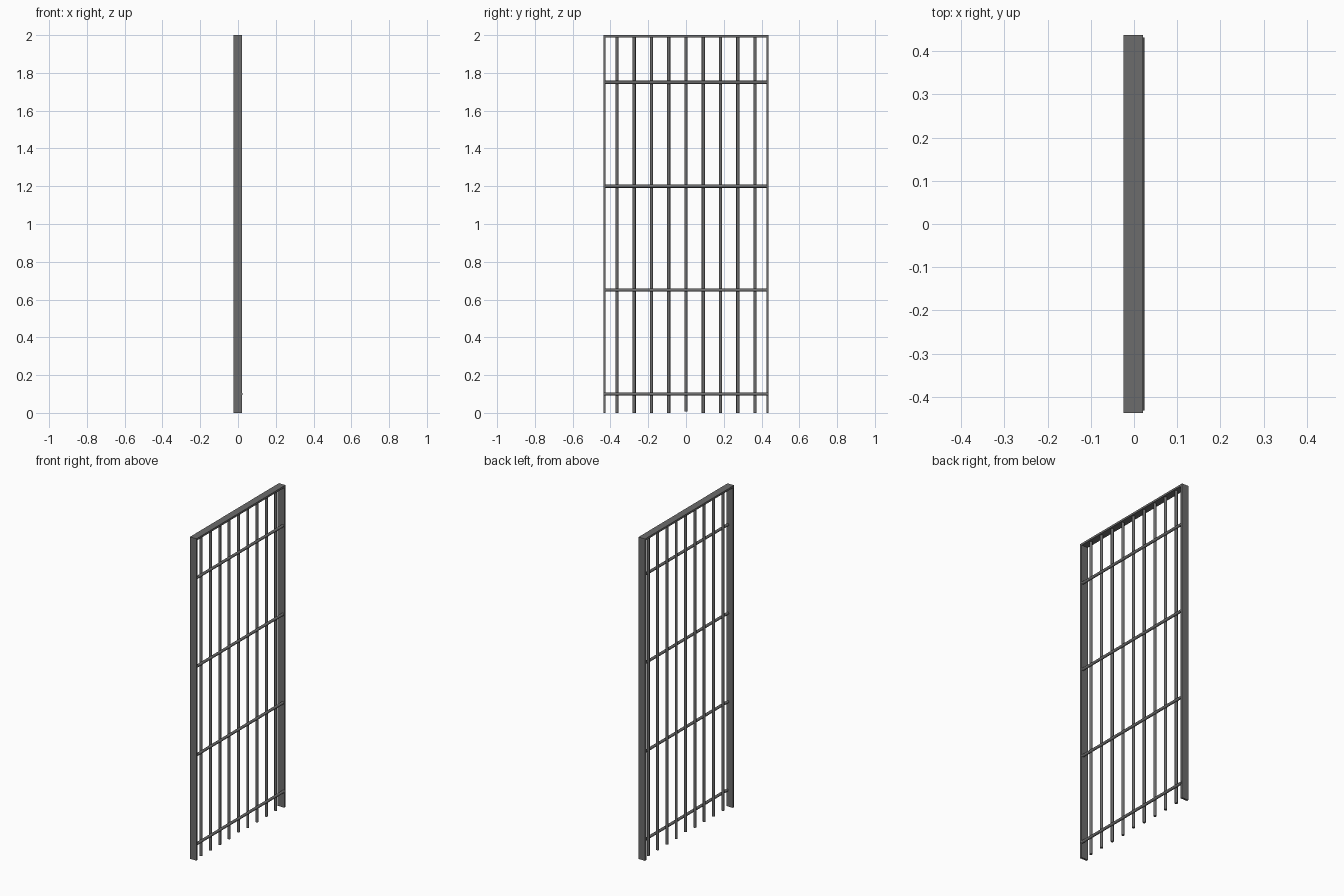
import bpy, math

if "Cube" in bpy.data.objects:
    bpy.data.objects.remove(bpy.data.objects["Cube"])

X0, X1 = -0.0245, 0.0205     # frame depth range
HALF, TOP, T = 0.437, 2.0, 0.012
R = 0.0085                   # rod radius

steel = bpy.data.materials.new("dark_steel")
steel.diffuse_color = (0.15, 0.15, 0.15, 1)
steel.use_nodes = True
steel.node_tree.nodes["Principled BSDF"].inputs["Base Color"].default_value = steel.diffuse_color


def finish(name):
    ob = bpy.context.object
    ob.name = name
    ob.data.materials.append(steel)
    return ob


def box(name, lo, hi):
    bpy.ops.mesh.primitive_cube_add(size=1, location=[(a + b) / 2 for a, b in zip(lo, hi)])
    finish(name).scale = [b - a for a, b in zip(lo, hi)]
    bpy.ops.object.transform_apply(location=False, rotation=False, scale=True)


def rod(name, centre, length, rot=(0, 0, 0)):
    bpy.ops.mesh.primitive_cylinder_add(vertices=16, radius=R, depth=length,
                                        location=centre, rotation=rot)
    finish(name)
    bpy.ops.object.shade_smooth_by_angle()


# Flat-bar frame: two posts and a top strip, open at the bottom
for side, y in (("left", -HALF), ("right", HALF - T)):
    box(f"{side}_post", (X0, y, 0), (X1, y + T, TOP))
box("top_strip", (X0, -HALF + T, TOP - T), (X1, HALF - T, TOP))

# Upright bars; the middle one stops just short of the ground
for i in range(9):
    z0 = 0.008 if i == 4 else 0.0
    z1 = TOP - T / 2
    rod(f"upright_bar_{i + 1}", (0.003, (i - 4) * 0.0915, (z0 + z1) / 2), z1 - z0)

# Cross bars on the +x side; the lowest sits slightly proud of the frame
for i, z in enumerate((0.10, 0.65, 1.20, 1.75)):
    x = 0.0155 if i == 0 else 0.0115
    rod(f"cross_bar_{i + 1}", (x, 0, z), 2 * (HALF - T / 2), (math.pi / 2, 0, 0))
